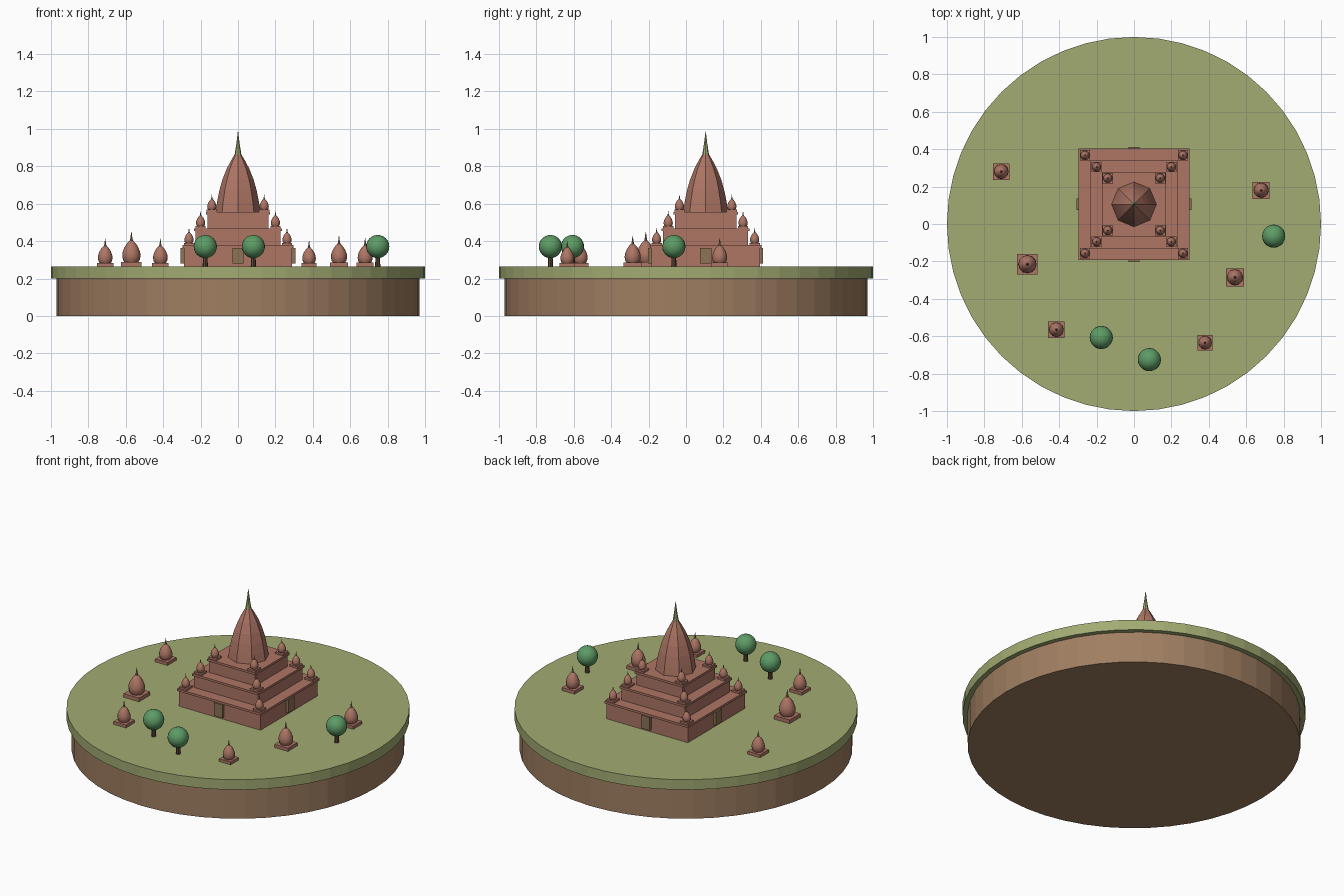
import bpy, bmesh, math
from mathutils import Matrix

cube = bpy.data.objects.get("Cube")
if cube:
    bpy.data.objects.remove(cube, do_unlink=True)


def material(name, rgb):
    m = bpy.data.materials.new(name)
    m.use_nodes = True
    m.diffuse_color = (*rgb, 1)
    m.node_tree.nodes["Principled BSDF"].inputs["Base Color"].default_value = (*rgb, 1)
    return m


GRASS = material("grass green", (.36, .41, .17))
EARTH = material("earth brown", (.35, .21, .12))
BRICK = material("terracotta brick", (.42, .18, .13))
DOOR = material("weathered wood", (.27, .17, .09))
GOLD = material("olive finial", (.36, .40, .17))
LEAF = material("leaf green", (.11, .33, .13))
BARK = material("bark brown", (.12, .065, .035))


def finish(name, bm, mat, smooth=False):
    bmesh.ops.recalc_face_normals(bm, faces=bm.faces)
    mesh = bpy.data.meshes.new(name)
    bm.to_mesh(mesh)
    bm.free()
    mesh.materials.append(mat)
    ob = bpy.data.objects.new(name, mesh)
    bpy.context.collection.objects.link(ob)
    if smooth:
        bpy.ops.object.select_all(action='DESELECT')
        ob.select_set(True)
        bpy.context.view_layer.objects.active = ob
        bpy.ops.object.shade_smooth_by_angle(angle=math.radians(50))
    return ob


def box(name, x, y, z0, z1, hx, hy, mat):
    bm = bmesh.new()
    bmesh.ops.create_cube(bm, size=1, matrix=Matrix.Translation((x, y, (z0 + z1) / 2))
                          @ Matrix.Diagonal((2 * hx, 2 * hy, z1 - z0, 1)))
    return finish(name, bm, mat)


def lathe(name, x, y, z, profile, sides, mat, scale=1, smooth=False):
    """Stack rings of (radius, height) and cap both ends."""
    bm = bmesh.new()
    rings = []
    for r, h in profile:
        rings.append([bm.verts.new((x + scale * r * math.cos(a), y + scale * r * math.sin(a), z + scale * h))
                      for a in (math.tau * i / sides for i in range(sides))])
    for low, high in zip(rings, rings[1:]):
        for i in range(sides):
            j = (i + 1) % sides
            bm.faces.new((low[i], low[j], high[j], high[i]))
    bm.faces.new(rings[0][::-1])
    bm.faces.new(rings[-1])
    return finish(name, bm, mat, smooth)


BULB = [(.036, .02), (.045, .035), (.049, .055), (.047, .075), (.038, .1),
        (.024, .122), (.01, .137)]
SPIKE = [(.009, .134), (.005, .155), (.001, .185)]


def stupa(name, x, y, z, s):
    box(name + "_plinth", x, y, z, z + .024 * s, .055 * s, .055 * s, BRICK)
    lathe(name + "_dome", x, y, z, BULB, 12, BRICK, s, True)
    lathe(name + "_spike", x, y, z, SPIKE, 8, BRICK, s)


# Round island
GROUND = .265
lathe("earth_base", 0, 0, 0, [(.97, 0), (.97, .2)], 48, EARTH)
lathe("grass_top", 0, 0, 0, [(1, .2), (1, GROUND)], 48, GRASS)

# Stepped temple with a cornice and four corner stupas on each tier
CY = .105
tiers = [(.298, GROUND, .378, .262), (.235, .378, .468, .2), (.172, .468, .556, .14)]
for n, (half, z0, z1, corner) in enumerate(tiers, 1):
    box(f"tier_{n}", 0, CY, z0, z1 - .014, half - .008, half - .008, BRICK)
    box(f"tier_{n}_cornice", 0, CY, z1 - .014, z1, half, half, BRICK)
    for sx in (-1, 1):
        for sy in (-1, 1):
            stupa(f"tier_{n}_corner_stupa", sx * corner, CY + sy * corner, z1, .5)

# Doors on all four sides
for s in (-1, 1):
    box("door_front_back", 0, CY + s * .296, .28, .364, .03, .011, DOOR)
    box("door_side", s * .296, CY, .28, .364, .011, .03, DOOR)

# Curved eight-sided spire and finial
spire = [(.12, .556), (.112, .61), (.1, .67), (.083, .73), (.059, .79), (.035, .835), (.017, .865)]
lathe("spire", 0, CY, 0, spire, 8, BRICK)
lathe("finial", 0, CY, 0, [(.018, .862), (.009, .92), (.001, .985)], 8, GOLD)

# Stupas around the lawn
for x, y, s in [(-.71, .28, .8), (.68, .18, .82), (-.57, -.215, 1),
                (.54, -.285, .88), (-.415, -.565, .8), (.38, -.635, .74)]:
    stupa("lawn_stupa", x, y, GROUND, s)

# Trees
for x, y in [(.747, -.065), (-.175, -.607), (.082, -.725)]:
    lathe("tree_trunk", x, y, GROUND, [(.014, 0), (.012, .06)], 8, BARK)
    bm = bmesh.new()
    bmesh.ops.create_uvsphere(bm, u_segments=20, v_segments=12, radius=.062,
                              matrix=Matrix.Translation((x, y, .371)))
    finish("tree_crown", bm, LEAF, True)
